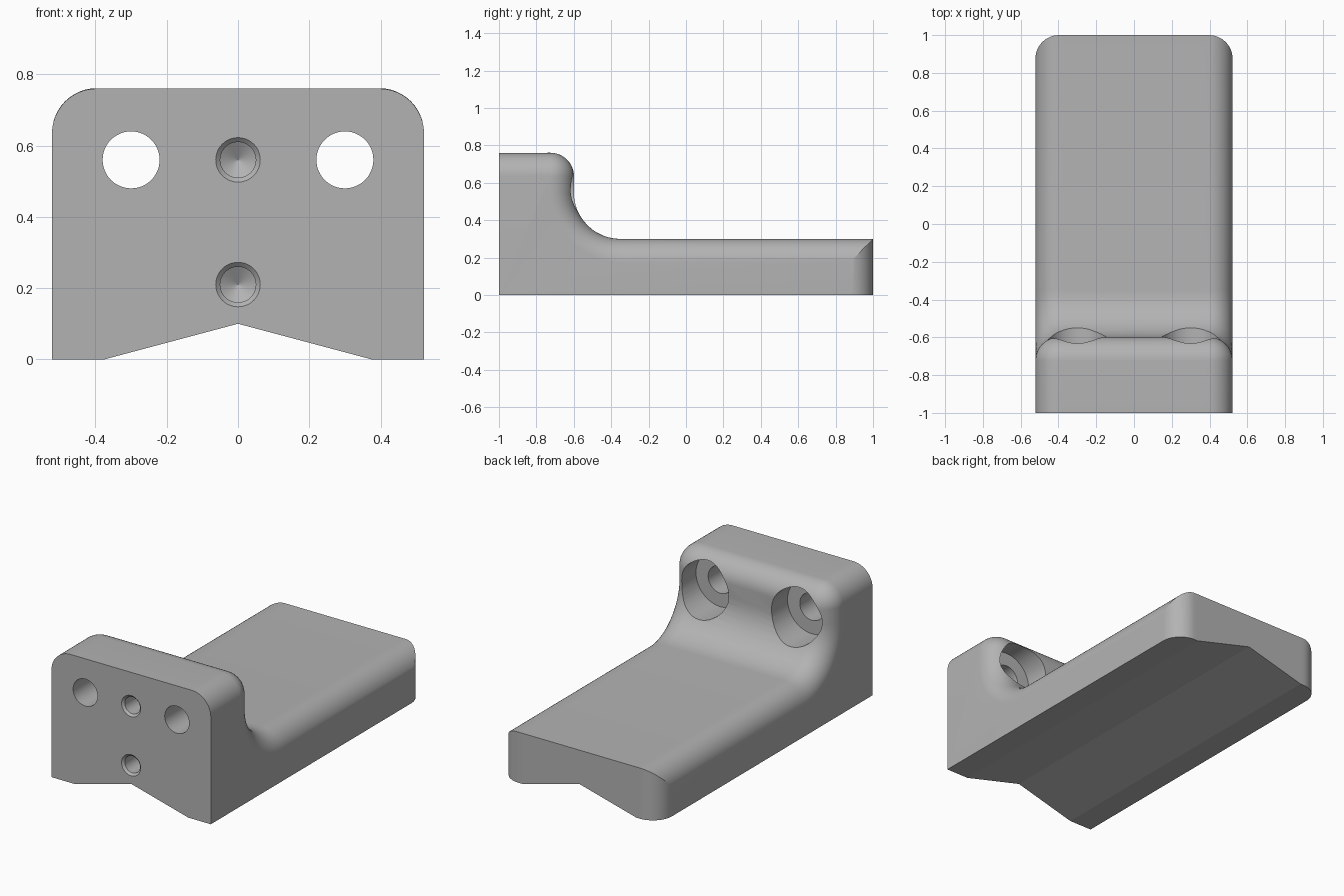
import bpy, bmesh, math
from mathutils import Vector

if "Cube" in bpy.data.objects:
    bpy.data.objects.remove(bpy.data.objects["Cube"], do_unlink=True)

HALF_W, ROUND, SEG = 0.522, 0.125, 12
NOTCH_HALF, NOTCH_H = 0.375, 0.1

grey = bpy.data.materials.new("plain grey")
grey.use_nodes = True
colour = (0.45, 0.45, 0.45, 1)
grey.diffuse_color = colour
grey.node_tree.nodes["Principled BSDF"].inputs["Base Color"].default_value = colour


def make_object(name, bm):
    bmesh.ops.recalc_face_normals(bm, faces=bm.faces)
    mesh = bpy.data.meshes.new(name)
    bm.to_mesh(mesh)
    bm.free()
    mesh.materials.append(grey)
    obj = bpy.data.objects.new(name, mesh)
    bpy.context.collection.objects.link(obj)
    return obj


def arc(cy, cz, r, a0, a1):
    steps = [math.radians(a0 + (a1 - a0) * i / SEG) for i in range(SEG + 1)]
    return [(cy + r * math.cos(a), cz + r * math.sin(a)) for a in steps]


def section(x, d):
    """Side profile at x, pulled inwards by d along the rounded edges."""
    zb = max(0, NOTCH_H * (1 - abs(x) / NOTCH_HALF))
    pts = [(-1, zb), (-1, 0.76 - d)]
    pts += arc(-0.6 - ROUND, 0.76 - ROUND, ROUND + 0.001 - d, 90, 0)
    pts += arc(-0.35, 0.55, 0.25 + d, 180, 270)
    pts += [(1 - d, 0.3 - d), (1 - d, zb)]
    return [Vector((x, y, z)) for y, z in pts]


# Body: sections lofted across the width, with rounded side edges
half = [(0, 0), (NOTCH_HALF, 0)]
for i in range(SEG + 1):
    t = math.pi / 2 * i / SEG
    half.append((HALF_W - ROUND + ROUND * math.sin(t), ROUND * (1 - math.cos(t))))
layers = [(-x, d) for x, d in reversed(half[1:])] + half

bm = bmesh.new()
rings = [[bm.verts.new(p) for p in section(x, d)] for x, d in layers]
for a, b in zip(rings, rings[1:]):
    for i in range(len(a)):
        j = (i + 1) % len(a)
        bm.faces.new((a[i], a[j], b[j], b[i]))
bm.faces.new(rings[0])
bm.faces.new(rings[-1])
body = make_object("bracket_body", bm)


def drill(name, x, z, profile, sides=48):
    """Turned cutter along y from (y, radius) pairs, subtracted from the body."""
    bm = bmesh.new()
    loops = []
    for y, r in profile:
        angles = [2 * math.pi * k / sides for k in range(sides)]
        loops.append([bm.verts.new((x + r * math.cos(a), y, z + r * math.sin(a)))
                      for a in angles])
    for a, b in zip(loops, loops[1:]):
        for k in range(sides):
            n = (k + 1) % sides
            bm.faces.new((a[k], a[n], b[n], b[k]))
    bm.faces.new(loops[0])
    bm.faces.new(loops[-1])
    cutter = make_object(name, bm)
    cutter.hide_render = True
    mod = body.modifiers.new(name, "BOOLEAN")
    mod.operation, mod.solver, mod.object = "DIFFERENCE", "EXACT", cutter
    bpy.context.view_layer.objects.active = body
    bpy.ops.object.modifier_apply(modifier=name)
    bpy.data.objects.remove(cutter, do_unlink=True)


# Counterbored through holes
for side, x in (("left", 0.3), ("right", -0.3)):
    drill(side + "_bolt_hole", x, 0.56,
          [(-1.1, 0.08), (-0.75, 0.08), (-0.75, 0.16), (-0.3, 0.16)])

# Chamfered blind holes with a conical bottom
for label, z in (("upper", 0.56), ("lower", 0.21)):
    drill(label + "_pin_hole", 0, z,
          [(-1.05, 0.0625), (-1, 0.0625), (-0.988, 0.05), (-0.78, 0.05), (-0.75, 0.0005)])

bpy.ops.object.select_all(action="DESELECT")
body.select_set(True)
bpy.context.view_layer.objects.active = body
bpy.ops.object.shade_smooth_by_angle(angle=math.radians(14))
